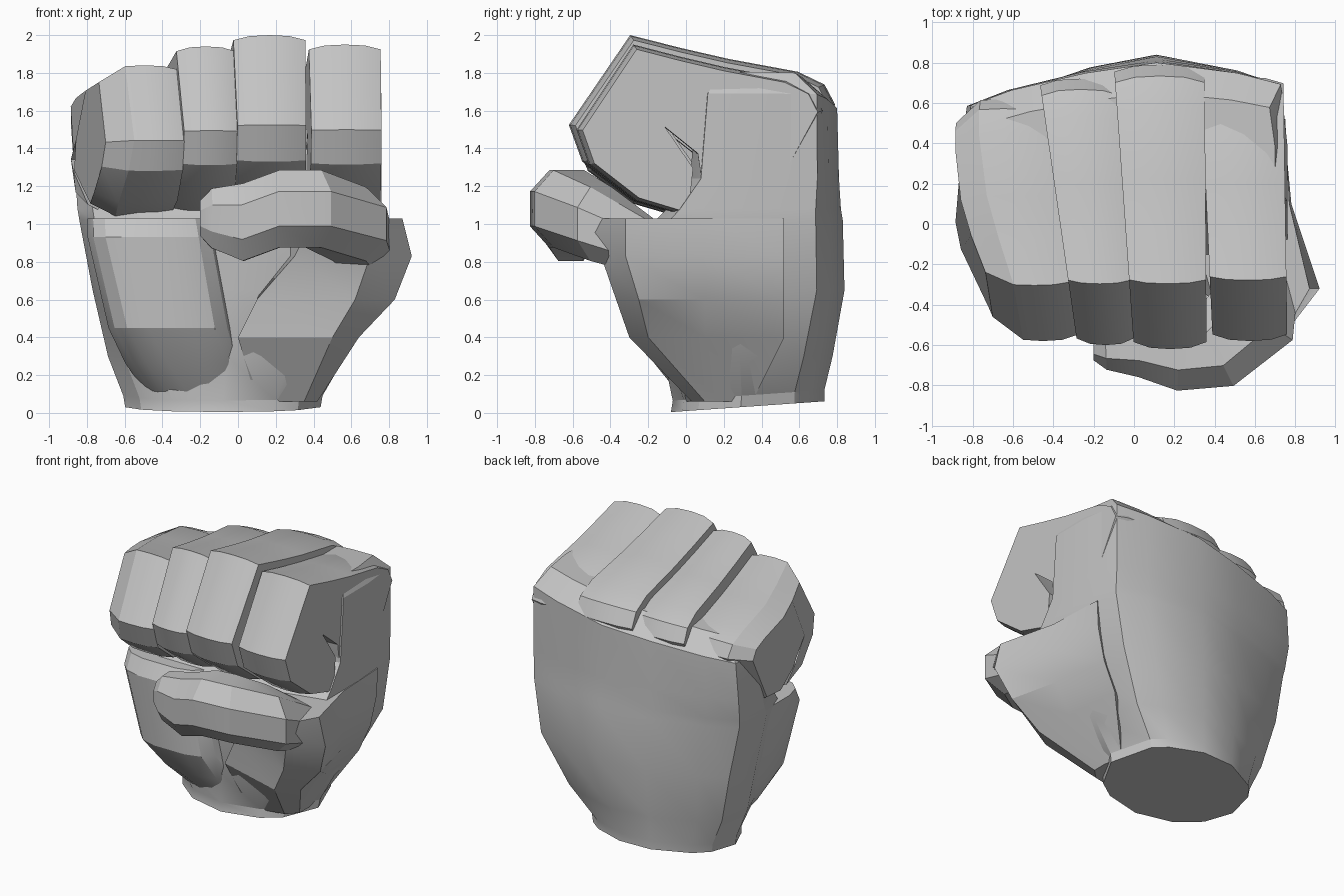
import bpy, bmesh, math
from mathutils import Vector

cube = bpy.data.objects.get("Cube")
if cube:
    bpy.data.objects.remove(cube, do_unlink=True)

grey = bpy.data.materials.new("plain grey")
grey.use_nodes = True
colour = (0.55, 0.55, 0.55, 1)
grey.diffuse_color = colour
grey.node_tree.nodes["Principled BSDF"].inputs["Base Color"].default_value = colour


def loft(name, rings, angle=25):
    """Skin a list of equal-length point rings and cap both ends."""
    bm = bmesh.new()
    loops = [[bm.verts.new(point) for point in ring] for ring in rings]
    count = len(loops[0])
    for low, high in zip(loops, loops[1:]):
        for i in range(count):
            j = (i + 1) % count
            bm.faces.new((low[i], low[j], high[j], high[i]))
    bm.faces.new(loops[0])
    bm.faces.new(loops[-1])
    bmesh.ops.recalc_face_normals(bm, faces=bm.faces[:])
    mesh = bpy.data.meshes.new(name)
    bm.to_mesh(mesh)
    bm.free()
    mesh.materials.append(grey)
    obj = bpy.data.objects.new(name, mesh)
    bpy.context.collection.objects.link(obj)
    bpy.ops.object.select_all(action="DESELECT")
    obj.select_set(True)
    bpy.context.view_layer.objects.active = obj
    bpy.ops.object.shade_smooth_by_angle(angle=math.radians(angle))


def rounded(count, power):
    """Unit superellipse: a circle at power 2, boxier as power grows."""
    points = []
    for i in range(count):
        a = math.tau * (i + 0.5) / count
        c, s = math.cos(a), math.sin(a)
        points.append((math.copysign(abs(c) ** (2 / power), c),
                       math.copysign(abs(s) ** (2 / power), s)))
    return points


def level(z, x0, x1, y0, y1, outline):
    """Horizontal ring: a unit outline fitted to a rectangle."""
    return [Vector(((x0 + x1) / 2 + (x1 - x0) / 2 * u,
                    (y0 + y1) / 2 + (y1 - y0) / 2 * v, z))
            for u, v in outline]


def lerp(a, b, t):
    return a + (b - a) * t


# Plan of the hand: arched back, flat thumb side, flat palm
plan = [(-0.96, 0.43), (-0.71, 0.63), (-0.25, 0.86), (0.19, 1), (0.69, 0.86),
        (0.96, 0.71), (1, -0.1), (1, -0.85), (0.6, -1), (0, -1), (-0.6, -1),
        (-0.9, -0.6), (-1, -0.1)]


def blended(square):
    """Hand plan, melting into an ellipse towards the wrist."""
    points = []
    for u, v in plan:
        circle = Vector((u, v)).normalized()
        points.append((lerp(circle.x, u, square), lerp(circle.y, v, square)))
    return points


# Wrist, hand and the web under the knuckles
hand = [level(*row, blended(square)) for *row, square in (
    (0.01, -0.60, 0.44, -0.08, 0.74, 0),
    (0.07, -0.61, 0.45, -0.07, 0.74, 0),
    (0.30, -0.69, 0.57, -0.12, 0.78, 0.5),
    (0.65, -0.77, 0.71, -0.14, 0.84, 0.9),
    (1.02, -0.84, 0.76, -0.16, 0.83, 1),
    (1.08, -0.85, 0.76, -0.10, 0.82, 1),
    (1.24, -0.86, 0.76, 0.02, 0.81, 1),
    (1.60, -0.84, 0.76, 0.06, 0.80, 1),
    (1.72, -0.72, 0.70, 0.15, 0.65, 1))]
for ring in hand:
    for p in ring:
        if p.z < 0.1:
            p.z += 0.07 * p.y
        elif p.z > 1.3:
            p.z += 0.12 * p.x
loft("hand", hand)

# Heel of the palm, ending in a wall beside the thumb crease
loft("palm_heel", [level(*row, rounded(16, power)) for *row, power in (
    (0.05, -0.45, 0.10, 0.00, 0.40, 2),
    (0.26, -0.60, 0.04, -0.17, 0.40, 2.6),
    (0.45, -0.69, -0.02, -0.28, 0.40, 3.2),
    (0.93, -0.80, -0.11, -0.30, 0.40, 3.5),
    (1.03, -0.80, -0.13, -0.24, 0.40, 3.5))])

# Thumb mound: from the back edge round the outside to the palm crease
mound = (
    (0.06, (0.40, 0.35), (0.42, 0.2), (0.42, 0.1), (0.35, 0.03), (0.1, -0.02)),
    (0.40, (0.60, 0.52), (0.63, 0.1), (0.64, -0.2), (0.5, -0.3), (0, -0.15)),
    (0.60, (0.69, 0.52), (0.75, 0.1), (0.83, -0.25), (0.62, -0.37), (0.1, -0.18)),
    (0.83, (0.74, 0.52), (0.78, 0.1), (0.92, -0.32), (0.7, -0.45), (0.3, -0.28)),
    (1.03, (0.75, 0.52), (0.77, 0.1), (0.87, -0.32), (0.72, -0.58), (0.4, -0.4)))
loft("thumb_base", [[(x, y, z) for x, y in (*edge, (0.2, 0.3))]
                    for z, *edge in mound])

# Thumb folded across the front: centre, half width, half height
path = [((0.68, -0.18, 0.87), 0.16, 0.16),
        ((0.59, -0.45, 1.00), 0.25, 0.21),
        ((0.40, -0.62, 1.08), 0.22, 0.22),
        ((0.22, -0.64, 1.08), 0.20, 0.22),
        ((0.03, -0.61, 1.01), 0.16, 0.22),
        ((-0.14, -0.62, 1.03), 0.11, 0.17),
        ((-0.20, -0.62, 1.03), 0.06, 0.10)]
thumb = []
for i, (centre, width, height) in enumerate(path):
    before = Vector(path[max(i - 1, 0)][0])
    after = Vector(path[min(i + 1, len(path) - 1)][0])
    along = after - before
    side = Vector((-along.y, along.x, 0)).normalized()
    thumb.append([Vector(centre) + side * width * u + Vector((0, 0, height * v))
                  for u, v in rounded(8, 2.2)])
loft("thumb", thumb)

# Curled finger seen from the side: (front to back, height), both 0 to 1
curl = [(1, 0.62), (0.96, 0.73), (0.86, 0.80), (0.60, 0.87), (0.42, 0.93),
        (0.23, 1), (0, 0.51), (0.05, 0.31), (0.24, 0.10), (0.45, 0.01),
        (0.47, 0.28), (0.35, 0.53), (0.49, 0.37), (0.50, 0.27),
        (0.54, 0), (0.8, 0.1)]
floor = 1.03


def finger(name, front, back, y0, y1, top, outer=0.95, bulge=0):
    """Loft the curl across its width, drawn in at both sides for a crown."""
    rings = []
    for t, size in ((0, outer), (0.22, 0.99), (0.5, 1), (0.78, 0.99), (1, 0.95)):
        ring = []
        for u, v in curl:
            u = lerp(0.5, u, size)
            v = lerp(0.45, v, size)
            x = lerp(lerp(front[0], back[0], u), lerp(front[1], back[1], u), t)
            x -= bulge * (1 - t) * 16 * u * (1 - u) * v * (1 - v)
            ring.append((x, lerp(y0, y1, u), lerp(floor, top, v)))
        rings.append(ring)
    loft(name, rings)


finger("index_finger", (0.39, 0.76), (0.33, 0.74), -0.58, 0.73, 1.95)
finger("middle_finger", (0, 0.36), (-0.10, 0.35), -0.62, 0.79, 2.0)
finger("ring_finger", (-0.28, 0), (-0.47, -0.07), -0.60, 0.72, 1.94)
finger("little_finger", (-0.62, -0.28), (-0.85, -0.44), -0.58, 0.62, 1.84, 0.8, 0.16)
